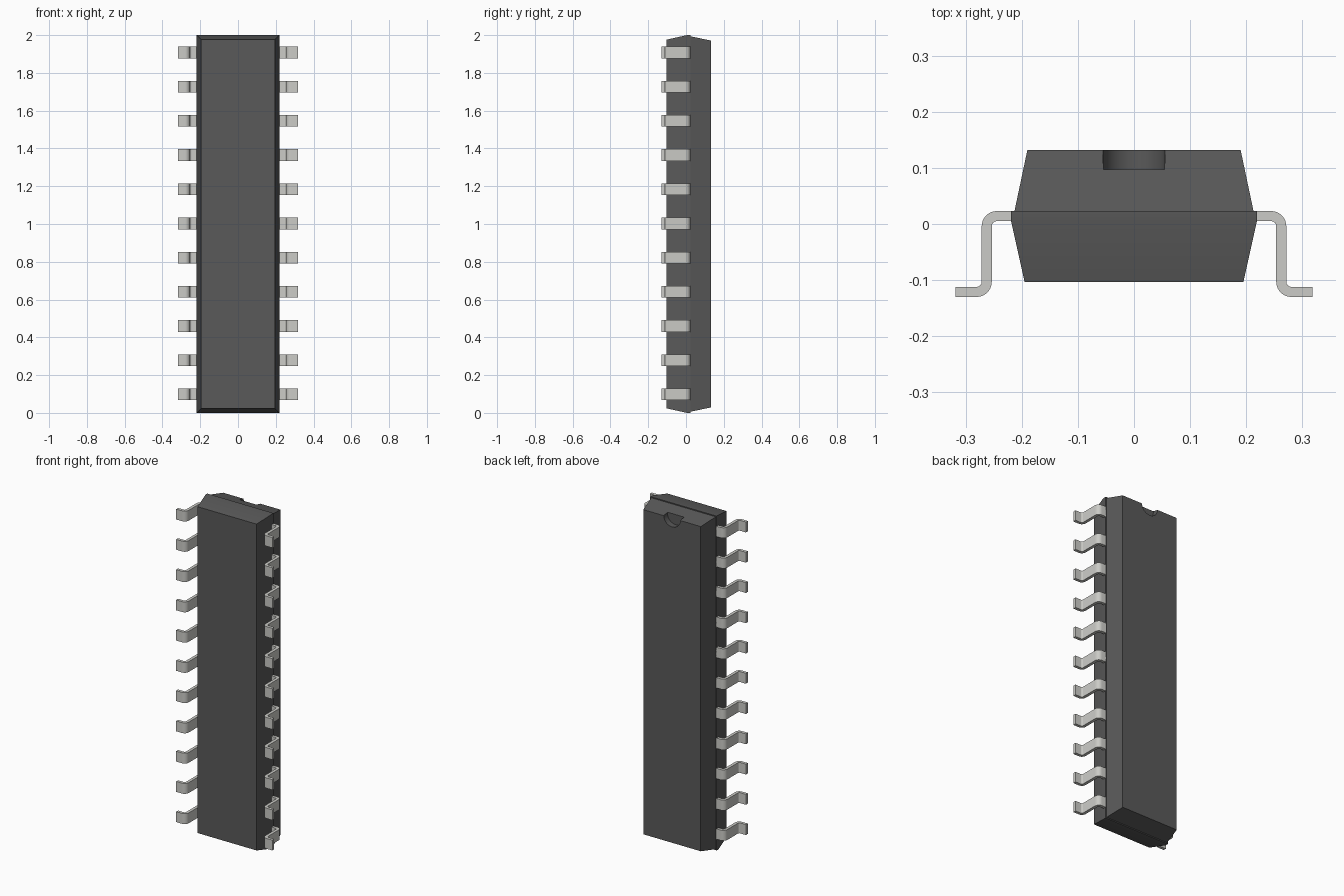
import bpy, bmesh, math

if "Cube" in bpy.data.objects:
    bpy.data.objects.remove(bpy.data.objects["Cube"])

def material(name, colour):
    m = bpy.data.materials.new(name)
    m.diffuse_color = colour
    m.use_nodes = True
    m.node_tree.nodes["Principled BSDF"].inputs["Base Color"].default_value = m.diffuse_color
    return m

dark = material("dark_plastic", (0.1, 0.1, 0.1, 1))
metal = material("pin_metal", (0.6, 0.6, 0.57, 1))

def loft(name, rings, mat):
    """Closed solid through rings of equal point count."""
    bm = bmesh.new()
    vs = [[bm.verts.new(p) for p in r] for r in rings]
    n = len(rings[0])
    for a, b in zip(vs, vs[1:]):
        for i in range(n):
            j = (i + 1) % n
            bm.faces.new((a[i], a[j], b[j], b[i]))
    bm.faces.new(vs[0])
    bm.faces.new(vs[-1])
    bmesh.ops.recalc_face_normals(bm, faces=bm.faces)
    me = bpy.data.meshes.new(name)
    bm.to_mesh(me)
    bm.free()
    me.materials.append(mat)
    ob = bpy.data.objects.new(name, me)
    bpy.context.collection.objects.link(ob)
    return ob

def smooth(ob):
    bpy.ops.object.select_all(action='DESELECT')
    ob.select_set(True)
    bpy.context.view_layer.objects.active = ob
    bpy.ops.object.shade_smooth_by_angle(angle=math.radians(30))

# Package body: two tapered halves with a small ledge at the parting line
def rect(y, hx, inset):
    a, b = inset, 2 - inset
    return [(-hx, y, a), (hx, y, a), (hx, y, b), (-hx, y, b)]

body = loft("package_body", [
    rect(-0.103, 0.195, 0.024), rect(0.005, 0.219, 0), rect(0.023, 0.219, 0),
    rect(0.023, 0.213, 0.006), rect(0.132, 0.190, 0.029)], dark)

# Half-round orientation notch at the top end
bpy.ops.mesh.primitive_cylinder_add(vertices=48, radius=0.055, depth=0.1,
                                    location=(0, 0.147, 1.973),
                                    rotation=(math.pi / 2, 0, 0))
cutter = bpy.context.object
cutter.name = "notch_cutter"
cutter.hide_render = True
cutter.data.materials.append(dark)
cut = body.modifiers.new("notch", 'BOOLEAN')
cut.operation = 'DIFFERENCE'
cut.object = cutter
cut.solver = 'EXACT'
bpy.context.view_layer.objects.active = body
bpy.ops.object.modifier_apply(modifier=cut.name)
bpy.data.objects.remove(cutter)
smooth(body)

# Gull-wing pin: bent centre line as (x, y, normal angle), thickened both ways
T, R, STEPS = 0.009, 0.018, 8
path = [(0.205, 0.014, math.pi / 2)]
for i in range(STEPS + 1):
    a = math.pi / 2 * (1 - i / STEPS)
    path.append((0.2445 + R * math.cos(a), -0.004 + R * math.sin(a), a))
for i in range(STEPS + 1):
    a = math.pi / 2 * i / STEPS
    path.append((0.2805 - R * math.cos(a), -0.103 - R * math.sin(a), a))
path.append((0.318, -0.121, math.pi / 2))

def pin(name, side, z):
    h = 0.031
    rings = []
    for x, y, a in path:
        dx, dy = T * math.cos(a), T * math.sin(a)
        o, i = (side * (x + dx), y + dy), (side * (x - dx), y - dy)
        rings.append([(*o, z - h), (*o, z + h), (*i, z + h), (*i, z - h)])
    smooth(loft(name, rings, metal))

for k in range(11):
    z = 1.003 + (k - 5) * 0.181
    pin(f"left_pin_{k + 1}", -1, z)
    pin(f"right_pin_{k + 1}", 1, z)
